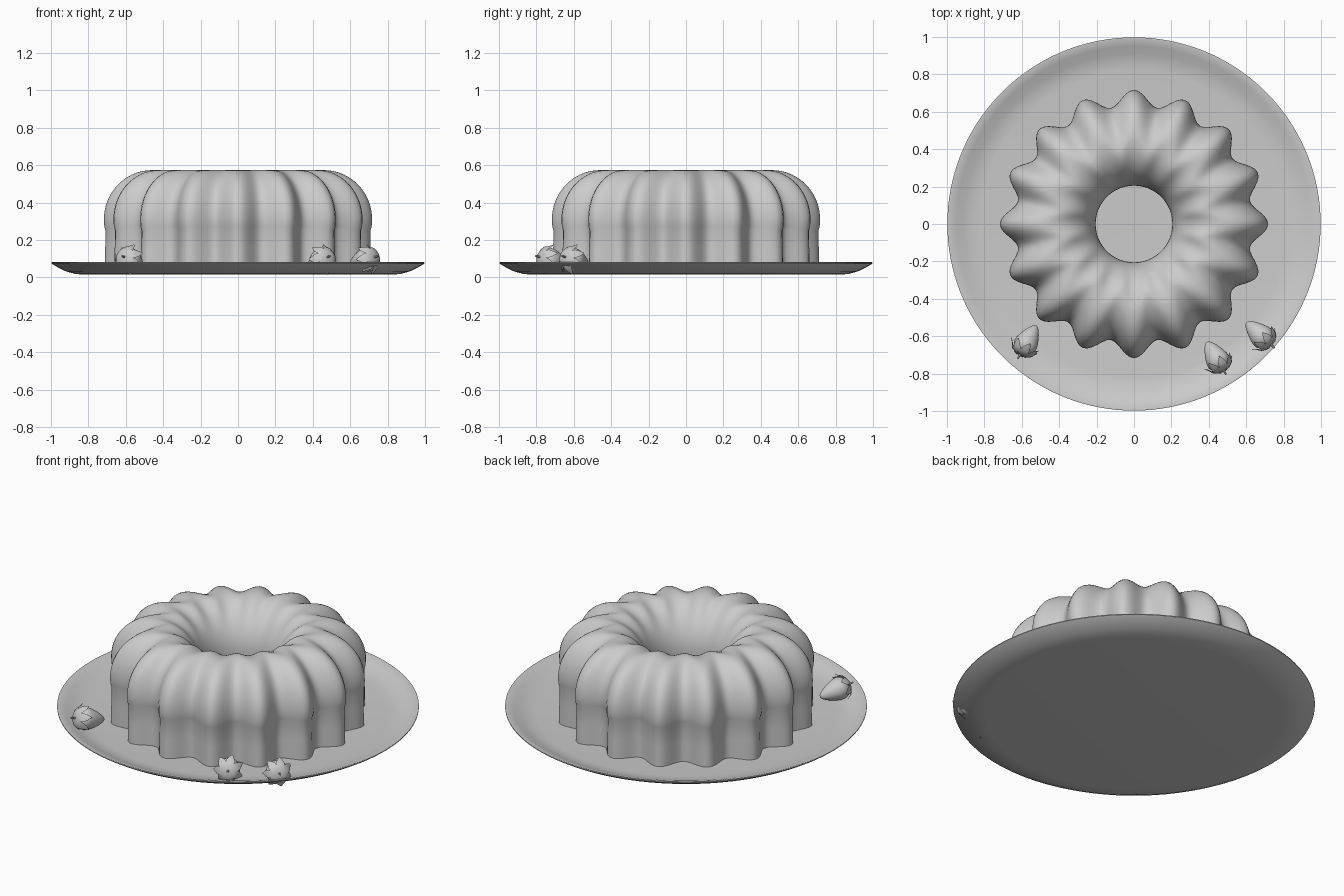
import bpy, bmesh, math
from mathutils import Vector, Matrix

if "Cube" in bpy.data.objects:
    bpy.data.objects.remove(bpy.data.objects["Cube"])


def finish(bm, name, angle=40, mat=None):
    bmesh.ops.recalc_face_normals(bm, faces=bm.faces)
    me = bpy.data.meshes.new(name)
    bm.to_mesh(me)
    bm.free()
    ob = bpy.data.objects.new(name, me)
    bpy.context.collection.objects.link(ob)
    if mat is not None:
        ob.matrix_world = mat
    bpy.ops.object.select_all(action='DESELECT')
    ob.select_set(True)
    bpy.context.view_layer.objects.active = ob
    bpy.ops.object.shade_smooth_by_angle(angle=math.radians(angle))
    return ob


def lathe(name, profile, segs, warp=None, closed=False, angle=40, mat=None):
    """Revolve (r, z) points about z; warp(r, z, a) may change the radius."""
    bm = bmesh.new()
    rings = []
    for r, z in profile:
        if r == 0:
            rings.append([bm.verts.new((0, 0, z))] * segs)
            continue
        ring = []
        for i in range(segs):
            a = 2 * math.pi * i / segs
            q = warp(r, z, a) if warp else r
            ring.append(bm.verts.new((q * math.cos(a), q * math.sin(a), z)))
        rings.append(ring)
    pairs = list(zip(rings, rings[1:]))
    if closed:
        pairs.append((rings[-1], rings[0]))
    for lo, hi in pairs:
        for i in range(segs):
            j = (i + 1) % segs
            vs = list(dict.fromkeys([lo[i], lo[j], hi[j], hi[i]]))
            if len(vs) > 2:
                bm.faces.new(vs)
    return finish(bm, name, angle, mat)


# Plate: shallow dish with a raised rim
lathe("plate", [(0, 0.015), (0.82, 0.015), (0.87, 0.019), (0.92, 0.033), (0.96, 0.052),
                (0.99, 0.07), (0.998, 0.076), (0.998, 0.081), (0.99, 0.082), (0.95, 0.067),
                (0.91, 0.051), (0.87, 0.039), (0.82, 0.034), (0, 0.034)], 128)


# Ring cake: sixteen flutes that fade out towards the hole
def flute(r, z, a):
    t = min(1, max(0, (r - 0.215) / 0.36))
    w = t * t * (3 - 2 * t)
    return r - w * 0.085 * (0.5 - 0.5 * math.cos(16 * a))


cake = [(0.205, 0.03), (0.205, 0.17), (0.205, 0.31)]
for i in range(1, 16):
    a = math.pi * (1 - i / 30)
    cake.append((0.46 + 0.255 * math.cos(a), 0.31 + 0.264 * math.sin(a)))
for i in range(16):
    a = math.pi / 2 * (1 - i / 15)
    cake.append((0.46 + 0.257 * math.cos(a), 0.31 + 0.264 * math.sin(a)))
cake += [(0.715, 0.275), (0.708, 0.25), (0.71, 0.15), (0.712, 0.03)]
lathe("ring_cake", cake, 192, flute, closed=True)


# Strawberry parts, built along +z from the stem end (z=0) to the tip
BERRY = [(0, 0), (0.03, 0.003), (0.053, 0.018), (0.064, 0.042), (0.062, 0.068),
         (0.052, 0.1), (0.038, 0.132), (0.022, 0.158), (0.01, 0.17), (0, 0.173)]
LEAF = [(0.006, -0.006, 0.012), (0.035, -0.004, 0.02), (0.058, 0.012, 0.024),
        (0.071, 0.034, 0.015), (0.085, 0.05, 0.001)]


def calyx(name, mat):
    bm = bmesh.new()
    for k in range(7):
        rot = Matrix.Rotation(2 * math.pi * k / 7, 3, 'Z')
        rows = [[bm.verts.new(rot @ Vector((r, s * w, z - (0.004 if s == 0 else 0))))
                 for s in (-1, 0, 1)] for r, z, w in LEAF]
        for p, q in zip(rows, rows[1:]):
            for i in range(2):
                bm.faces.new((p[i], p[i + 1], q[i + 1], q[i]))
    finish(bm, name, 40, mat)


def strawberry(n, base, tip):
    start = Vector(base)
    axis = (Vector(tip) - start).normalized()
    mat = Matrix.Translation(start) @ axis.to_track_quat('Z', 'Y').to_matrix().to_4x4()
    lathe(f"strawberry_{n}", BERRY, 24, mat=mat)
    calyx(f"strawberry_leaves_{n}", mat)
    lathe(f"strawberry_stem_{n}", [(0, 0.002), (0.006, 0), (0.005, -0.035), (0, -0.036)],
          8, mat=mat)


strawberry(1, (-0.605, -0.69, 0.107), (-0.515, -0.53, 0.062))
strawberry(2, (0.475, -0.775, 0.107), (0.385, -0.622, 0.062))
strawberry(3, (0.725, -0.64, 0.107), (0.59, -0.515, 0.062))
